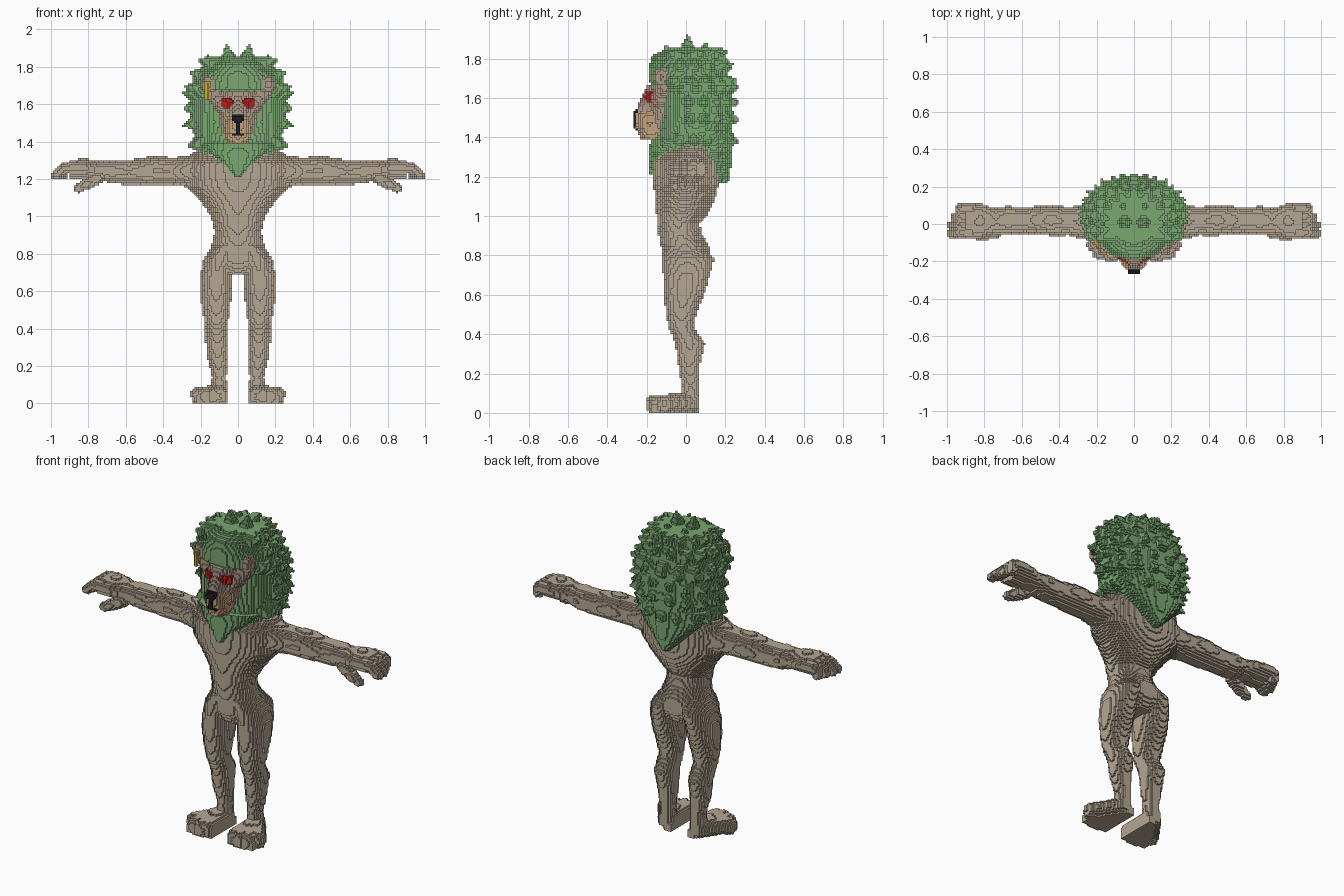
import bpy, math
from mathutils import Vector

if "Cube" in bpy.data.objects:
    bpy.data.objects.remove(bpy.data.objects["Cube"])

S = 1 / 90                      # cube size
vox = {}                        # (i, j, k) -> part name


def fill(part, lo, hi, inside, mirror=True):
    """Fill every cube whose centre passes the test, optionally mirrored in x."""
    rng = [range(math.floor(a / S), math.ceil(b / S) + 1) for a, b in zip(lo, hi)]
    for i in rng[0]:
        for j in rng[1]:
            for k in rng[2]:
                if k >= 0 and inside((i + .5) * S, (j + .5) * S, (k + .5) * S):
                    vox[i, j, k] = part
                    if mirror:
                        vox[-1 - i, j, k] = part


def loft(part, axis, st):
    """Elliptical sections (t, centre a, centre b, radius a, radius b) along x or z."""
    def section(t):
        for p, q in zip(st, st[1:]):
            if p[0] <= t <= q[0]:
                f = (t - p[0]) / (q[0] - p[0])
                return [u + (v - u) * f for u, v in zip(p[1:], q[1:])]
    cache = {}

    def inside(x, y, z):
        t, a, b = (z, x, y) if axis == 'z' else (x, y, z)
        if t not in cache:
            cache[t] = section(t)
        s = cache[t]
        return bool(s) and ((a - s[0]) / s[2]) ** 2 + ((b - s[1]) / s[3]) ** 2 <= 1
    a0, a1 = min(s[1] - s[3] for s in st), max(s[1] + s[3] for s in st)
    b0, b1 = min(s[2] - s[4] for s in st), max(s[2] + s[4] for s in st)
    t0, t1 = st[0][0], st[-1][0]
    if axis == 'z':
        fill(part, (a0, b0, t0), (a1, b1, t1), inside)
    else:
        fill(part, (t0, a0, b0), (t1, a1, b1), inside)


def rod(part, p, q, r0, r1, mirror=True):
    """Round-ended tapered rod."""
    p, q = Vector(p), Vector(q)
    d = q - p
    r = max(r0, r1)

    def inside(x, y, z):
        w = Vector((x, y, z)) - p
        f = min(1, max(0, w.dot(d) / d.length_squared))
        return (w - d * f).length <= r0 + (r1 - r0) * f
    fill(part, [min(a, b) - r for a, b in zip(p, q)],
         [max(a, b) + r for a, b in zip(p, q)], inside, mirror)


def ball(part, c, r):
    fill(part, [a - b for a, b in zip(c, r)], [a + b for a, b in zip(c, r)],
         lambda *v: sum(((a - b) / e) ** 2 for a, b, e in zip(v, c, r)) <= 1)


def plate(part, x1, z0, z1, test):
    """One-cube layer laid on the frontmost surface, mirrored."""
    front = {}
    for i, j, k in vox:
        front[i, k] = min(j, front.get((i, k), 999))
    for i in range(0, int(x1 / S) + 1):
        for k in range(int(z0 / S), int(z1 / S) + 1):
            if (i, k) in front and test((i + .5) * S, (k + .5) * S):
                for m in (i, -1 - i):
                    vox[m, front[i, k] - 1, k] = part


# Torso
loft('torso', 'z', [
    (.69, 0, 0, .08, .09), (.76, 0, .0, .165, .125), (.83, 0, 0, .145, .125),
    (.91, 0, -.03, .125, .11), (.96, 0, -.04, .13, .11), (1.01, 0, -.02, .15, .13),
    (1.08, 0, -.005, .2, .15), (1.16, 0, 0, .27, .165), (1.28, 0, 0, .285, .168),
    (1.33, 0, .02, .26, .13), (1.36, 0, .03, .2, .09)])

# Legs
loft('legs', 'z', [
    (.02, .105, .02, .05, .05), (.14, .1, .025, .038, .045), (.25, .11, .015, .055, .055),
    (.35, .113, .02, .062, .075), (.44, .115, -.025, .063, .065), (.52, .117, -.022, .077, .08),
    (.62, .118, -.008, .083, .107), (.7, .115, .002, .083, .118),
    (.78, .1, .01, .08, .134), (.84, .07, -.01, .07, .11)])

# Feet with four toes
for x, y in ((.09, -.155), (.13, -.165), (.175, -.15), (.213, -.11)):
    rod('feet', (.105, .015, .05), (x, y, .048), .053, .04)
    fill('feet', (x - .03, y - .02, 0), (x + .03, .05, .04),
         lambda a, b, c: c < .04 and (a - .1) < (.06 - b) * .7 and a > .05)
    ball('feet', (x, y, .03), (.037, .04, .035))

# Arms
loft('arms', 'x', [
    (.2, .01, 1.25, .1, .1), (.28, .01, 1.24, .09, .08), (.35, .015, 1.24, .076, .074),
    (.45, .02, 1.245, .082, .077), (.58, .02, 1.235, .07, .067), (.68, .02, 1.24, .076, .063),
    (.74, .015, 1.245, .07, .05), (.82, .015, 1.257, .093, .052), (.9, .015, 1.253, .09, .048)])

# Fingers and thumb
for y in (-.045, -.003, .04, .08):
    tip = .975 - max(0, y) * .5
    rod('hands', (.86, y, 1.265), (.93, y, 1.255), .03, .03)
    rod('hands', (.93, y, 1.255), (tip, y - .005, 1.22), .03, .025)
rod('hands', (.74, -.04, 1.21), (.81, -.058, 1.175), .035, .03)
rod('hands', (.81, -.058, 1.175), (.855, -.06, 1.15), .028, .023)

# Mane: main volume, beard and back drape
MANE = [(1.33, 0, .02, .19, .2), (1.4, 0, .04, .225, .19), (1.5, 0, .055, .255, .185),
        (1.65, 0, .05, .255, .185), (1.68, 0, .015, .245, .205), (1.75, 0, .01, .22, .2),
        (1.81, 0, 0, .17, .175), (1.86, 0, .01, .11, .1)]
loft('mane', 'z', MANE)
loft('mane', 'z', [(1.21, 0, -.15, .015, .04), (1.27, 0, -.125, .075, .067),
                   (1.33, 0, -.11, .14, .08), (1.39, 0, -.06, .2, .12)])
loft('mane', 'z', [(1.17, 0, .19, .015, .025), (1.25, 0, .15, .1, .08),
                   (1.33, 0, .14, .18, .09), (1.43, 0, .12, .24, .11)])

# Mane tufts: staggered rows round the sides and back
for n, s in enumerate(MANE[1:4] + [(1.58, 0, .05, .255, .185)] + MANE[4:7]):
    for m in range(6):
        a = math.radians(-22 + m * 22 + (n % 2) * 11)
        if a > 1.6:
            continue
        c, d = math.cos(a), math.sin(a)
        rise = (s[0] - 1.6) * .15
        rod('mane', (c * (s[3] - .03), s[2] + d * (s[4] - .03), s[0]),
            (c * (s[3] + .04), s[2] + d * (s[4] + .035), s[0] + rise), .055, .006)
# Crown tufts
for x, y, z in ((.06, .01, 1.915), (.16, .0, 1.86), (.06, .1, 1.88), (.05, -.1, 1.86),
                (.15, .13, 1.83), (.24, .02, 1.77), (.08, .2, 1.82)):
    rod('mane', (x * .8, y * .8, z - .09), (x, y, z), .055, .006)

# Face, brow, cheeks and ears
loft('face', 'z', [(1.39, 0, -.09, .07, .08), (1.45, 0, -.085, .09, .1),
                   (1.55, 0, -.08, .11, .115), (1.63, 0, -.08, .12, .122), (1.67, 0, -.08, .1, .12)])
rod('face', (.08, -.13, 1.6), (.14, -.11, 1.66), .05, .04)
ball('face', (.16, -.125, 1.705), (.036, .04, .05))
rod('face', (0, -.17, 1.63), (0, -.205, 1.54), .04, .045)

# Muzzle
loft('muzzle', 'z', [(1.385, 0, -.17, .045, .06), (1.42, 0, -.175, .068, .066),
                     (1.47, 0, -.185, .074, .073), (1.51, 0, -.19, .065, .07),
                     (1.535, 0, -.19, .045, .068)])

# Heart-shaped eyes
def heart(x, z):
    u, v = (x - .058) / .029, (z - 1.6) / .028
    return (u * u + v * v - 1) ** 3 - u * u * v ** 3 <= 0


plate('eyes', .1, 1.55, 1.65, heart)

# Nose and mouth line
plate('nose', .05, 1.38, 1.57,
      lambda x, z: (1.5 < z < 1.55 and x < .036 - max(0, 1.525 - z) * .7)
      or (1.43 < z <= 1.5 and x < S) or (1.43 < z < 1.445 and x < .03))

# Earring on one ear
rod('earring', (-.165, -.165, 1.63), (-.165, -.165, 1.71), .009, .009, False)
rod('earring', (-.2, -.1, 1.705), (-.165, -.165, 1.705), .009, .009, False)

# Materials
def material(name, rgb):
    m = bpy.data.materials.new(name)
    m.diffuse_color = (*rgb, 1)
    m.use_nodes = True
    m.node_tree.nodes["Principled BSDF"].inputs["Base Color"].default_value = m.diffuse_color
    return m


fur = material('tan fur', (.46, .385, .295))
black = material('black', (.012, .012, .014))
LOOK = {'torso': fur, 'legs': fur, 'feet': fur, 'arms': fur, 'hands': fur,
        'mane': material('green', (.195, .385, .165)),
        'face': material('face brown', (.42, .32, .245)),
        'muzzle': material('muzzle orange', (.56, .36, .21)),
        'eyes': material('red', (.45, .015, .015)), 'nose': black,
        'earring': material('gold', (.6, .42, .015))}

# Outer cube faces become one mesh for each part
SIDES = {(1, 0, 0): ((1, 0, 0), (1, 1, 0), (1, 1, 1), (1, 0, 1)),
         (0, 1, 0): ((1, 1, 0), (0, 1, 0), (0, 1, 1), (1, 1, 1)),
         (0, 0, 1): ((0, 0, 1), (1, 0, 1), (1, 1, 1), (0, 1, 1))}
for n, q in list(SIDES.items()):
    SIDES[tuple(-a for a in n)] = tuple(
        tuple(c - a for c, a in zip(p, n)) for p in reversed(q))

for part, mat in LOOK.items():
    verts, faces = {}, []
    for v, owner in vox.items():
        if owner != part:
            continue
        for n, q in SIDES.items():
            if (v[0] + n[0], v[1] + n[1], v[2] + n[2]) not in vox:
                faces.append([verts.setdefault((v[0] + p[0], v[1] + p[1], v[2] + p[2]),
                                               len(verts)) for p in q])
    mesh = bpy.data.meshes.new(part)
    mesh.from_pydata([[c * S for c in p] for p in verts], [], faces)
    mesh.materials.append(mat)
    bpy.context.collection.objects.link(bpy.data.objects.new(part, mesh))
